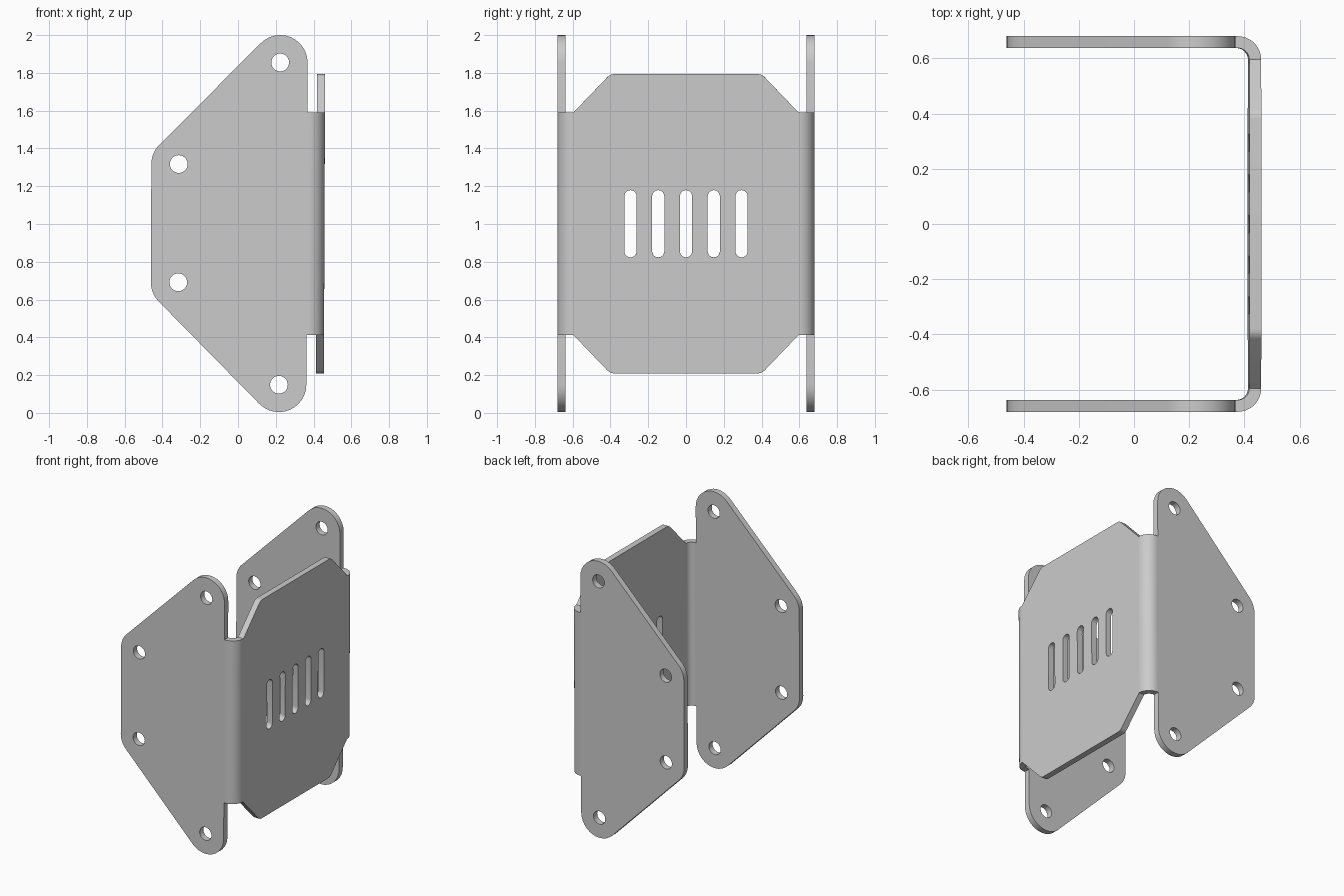
import bpy, bmesh, math
from mathutils import Matrix, Vector

cube = bpy.data.objects.get("Cube")
if cube:
    bpy.data.objects.remove(cube)

steel = bpy.data.materials.new("grey_steel")
steel.use_nodes = True
GREY = (0.6, 0.6, 0.6, 1)
steel.diffuse_color = GREY
steel.node_tree.nodes["Principled BSDF"].inputs["Base Color"].default_value = GREY

T = 0.043            # sheet thickness
MID = 1.003          # height of the symmetry plane
OUT_X, OUT_Y = 0.458, 0.68
R = 0.085            # outer bend radius
BEND_X, BEND_Y = OUT_X - R, OUT_Y - R
BEND_H = 0.59        # half height of the bends
TILT = Matrix.Rotation(0.004, 4, 'Y')


def arc(cx, cy, r, a0, a1, n=12):
    angles = [math.radians(a0 + (a1 - a0) * i / n) for i in range(n + 1)]
    return [(cx + r * math.cos(a), cy + r * math.sin(a)) for a in angles]


def circle(cx, cy, r):
    return arc(cx, cy, r, 0, 360, 32)[:-1]


def sheet(name, loops, depth, matrix):
    """Extrude an outline with holes, centred on its plane, then place it."""
    curve = bpy.data.curves.new(name + "_outline", 'CURVE')
    curve.dimensions = '2D'
    curve.fill_mode = 'BOTH'
    curve.extrude = depth / 2
    for pts in loops:
        spline = curve.splines.new('POLY')
        spline.points.add(len(pts) - 1)
        for p, (x, y) in zip(spline.points, pts):
            p.co = (x, y, 0, 1)
        spline.use_cyclic_u = True
    helper = bpy.data.objects.new(name + "_helper", curve)
    bpy.context.collection.objects.link(helper)
    bpy.context.view_layer.update()
    graph = bpy.context.evaluated_depsgraph_get()
    mesh = bpy.data.meshes.new_from_object(helper.evaluated_get(graph))
    bpy.data.objects.remove(helper)
    bpy.data.curves.remove(curve)

    # Weld, place about the symmetry plane and lean very slightly
    bm = bmesh.new()
    bm.from_mesh(mesh)
    bmesh.ops.remove_doubles(bm, verts=bm.verts, dist=1e-5)
    bm.transform(Matrix.Translation((0, 0, MID)) @ TILT @ matrix)
    bmesh.ops.recalc_face_normals(bm, faces=bm.faces)
    bm.to_mesh(mesh)
    bm.free()
    mesh.name = name
    mesh.materials.clear()
    mesh.materials.append(steel)
    obj = bpy.data.objects.new(name, mesh)
    bpy.context.collection.objects.link(obj)
    bpy.ops.object.select_all(action='DESELECT')
    obj.select_set(True)
    bpy.context.view_layer.objects.active = obj
    bpy.ops.object.shade_smooth_by_angle(angle=math.radians(30))
    return obj


# Side plates: rounded trapezoid with four bolt holes and a tab to the bend
ear_x, ear_z, nose_x, nose_z, rad = 0.22, 0.853, -0.315, 0.313, 0.145
upper = [(BEND_X, BEND_H), (ear_x + rad, BEND_H)]
upper += arc(ear_x, ear_z, rad, 0, 135)
upper += arc(nose_x, nose_z, rad, 135, 180)
outline = upper + [(x, -z) for x, z in reversed(upper)]
holes = [circle(x, s * z, 0.047) for s in (1, -1)
         for x, z in ((ear_x, ear_z), (nose_x, nose_z))]
stand = Matrix.Rotation(math.pi / 2, 4, 'X')
for side, s in (("right", -1), ("left", 1)):
    place = Matrix.Translation((0, s * (OUT_Y - T / 2), 0)) @ stand
    sheet(side + "_plate", [outline] + holes, T, place)

    # Bend joining the plate to the panel
    ring = arc(BEND_X, BEND_Y, R, 0, 90, 16)
    ring += arc(BEND_X, BEND_Y, R - T, 90, 0, 16)
    sheet(side + "_bend", [[(x, s * y) for x, y in ring]],
          2 * BEND_H, Matrix.Identity(4))

# Panel: chamfered octagon with softened corners and a row of vent slots
top, corner = 0.792, 0.05
cy = 0.38
quarter = [(BEND_Y, BEND_H)] + arc(cy, top - corner, corner, 45, 90, 6)
half = quarter + [(-y, z) for y, z in reversed(quarter)]
panel = half + [(y, -z) for y, z in reversed(half)]
slots = []
for i in range(-2, 3):
    y, r, h = i * 0.147, 0.032, 0.146
    slots.append(arc(y, h, r, 0, 180) + arc(y, -h, r, 180, 360))
axes = Matrix((Vector((0, 0, 1)), Vector((1, 0, 0)), Vector((0, 1, 0)))).to_4x4()
sheet("slotted_panel", [panel] + slots, T,
      Matrix.Translation((OUT_X - T / 2, 0, 0)) @ axes)
